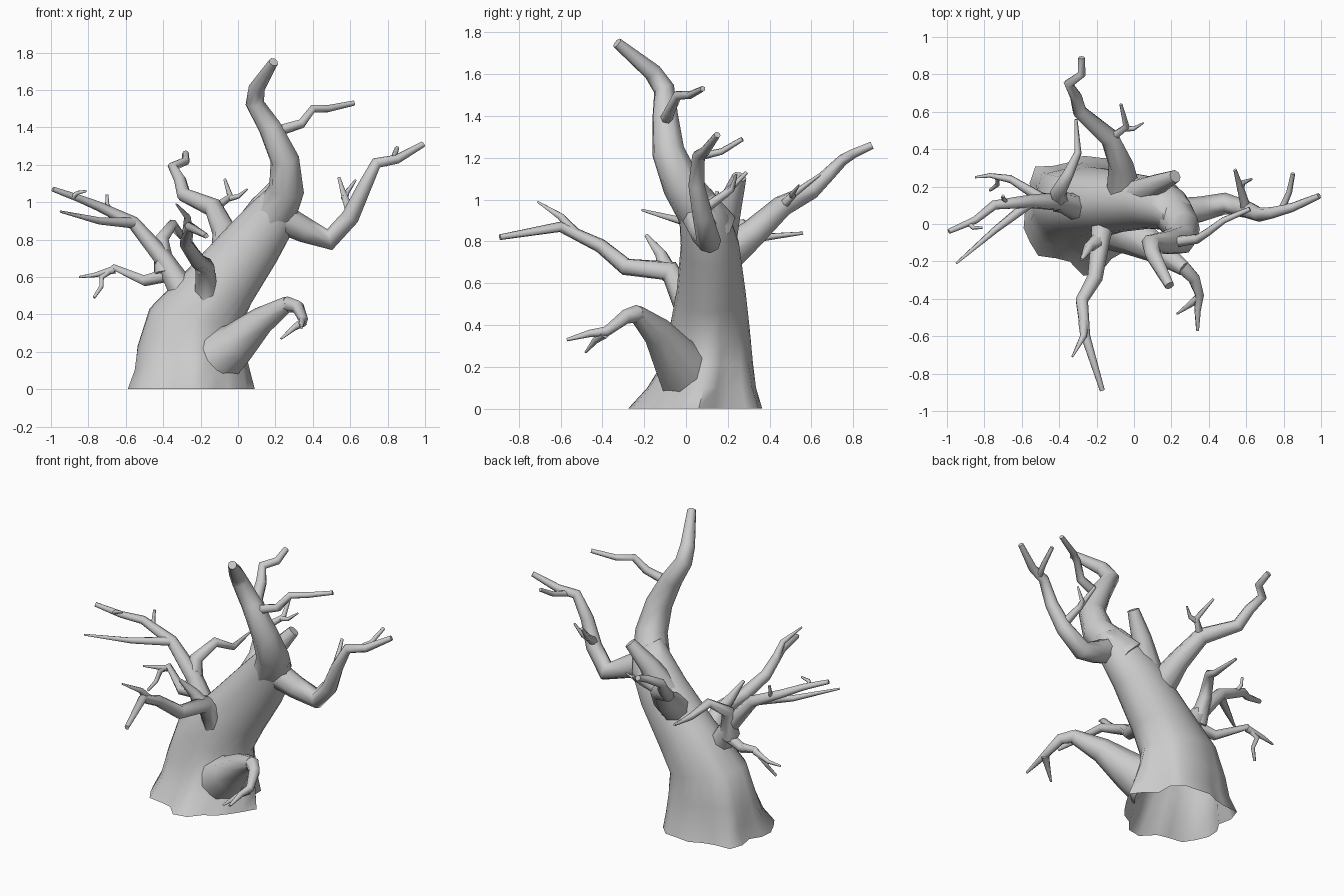
import bpy, bmesh
from math import sin, cos, pi, radians
from mathutils import Vector

old_cube = bpy.data.objects.get("Cube")
if old_cube:
    bpy.data.objects.remove(old_cube, do_unlink=True)

# Single grey bark colour
bark = bpy.data.materials.new("grey_bark")
bark.use_nodes = True
bark.diffuse_color = (0.6, 0.6, 0.6, 1)
bark.node_tree.nodes["Principled BSDF"].inputs["Base Color"].default_value = bark.diffuse_color


def skin(name, rings, cap_start):
    """Join a list of vertex rings into a smooth tube with a flat end."""
    bm = bmesh.new()
    loops = [[bm.verts.new(co) for co in ring] for ring in rings]
    for low, high in zip(loops, loops[1:]):
        count = len(low)
        for i in range(count):
            j = (i + 1) % count
            bm.faces.new((low[i], low[j], high[j], high[i]))
    bm.faces.new(loops[-1])
    if cap_start:
        bm.faces.new(loops[0][::-1])
    bm.normal_update()
    mesh = bpy.data.meshes.new(name)
    bm.to_mesh(mesh)
    bm.free()
    mesh.materials.append(bark)
    part = bpy.data.objects.new(name, mesh)
    bpy.context.collection.objects.link(part)
    bpy.ops.object.select_all(action="DESELECT")
    part.select_set(True)
    bpy.context.view_layer.objects.active = part
    bpy.ops.object.shade_smooth_by_angle(angle=radians(65))


def limb(name, start_radius, end_radius, *path, sides=6, power=1.0):
    """Sweep a tapering polygon along a crooked path without twisting it."""
    points = [Vector(p) for p in path]
    steps = [(b - a).normalized() for a, b in zip(points, points[1:])]
    lengths = [0.0]
    for a, b in zip(points, points[1:]):
        lengths.append(lengths[-1] + (b - a).length)
    side = steps[0].orthogonal().normalized()
    previous = steps[0]
    rings = []
    for i, centre in enumerate(points):
        before = steps[max(i - 1, 0)]
        after = steps[min(i, len(steps) - 1)]
        tangent = (before + after).normalized()
        side = previous.rotation_difference(tangent) @ side
        previous = tangent
        other = tangent.cross(side)
        blend = (lengths[i] / lengths[-1]) ** power
        radius = start_radius + (end_radius - start_radius) * blend
        angles = [2 * pi * k / sides for k in range(sides)]
        rings.append([centre + radius * (cos(a) * side + sin(a) * other) for a in angles])
    skin(name, rings, True)


def trunk_ring(x, y, z, width, depth, tilt, flare):
    """Leaning oval ring, fluted into roots by the flare amount."""
    lean = radians(tilt)
    ring = []
    for k in range(24):
        a = 2 * pi * k / 24
        grow = 1 + flare * (sin(5 * a + 2.2) + 0.7 * sin(8 * a + 1))
        u, v = width * grow * cos(a), depth * grow * sin(a)
        ring.append(Vector((x + u * cos(lean), y + v, z - u * sin(lean))))
    return ring


# Trunk: open underneath, spreading at the roots and leaning to the left
skin("trunk", [
    trunk_ring(-.27, .06, 0, .32, .305, 0, .09),
    trunk_ring(-.26, .085, .1, .295, .25, 0, .07),
    trunk_ring(-.26, .11, .22, .28, .21, 2, .045),
    trunk_ring(-.235, .115, .38, .245, .19, 12, .02),
    trunk_ring(-.09, .12, .56, .19, .165, 32, 0),
    trunk_ring(.08, .115, .78, .16, .14, 38, 0),
    trunk_ring(.19, .085, .93, .132, .118, 35, 0),
    trunk_ring(.24, .045, 1.03, .095, .085, 26, 0),
], False)

# Crown: the thick crooked top with a side twig and a broken stub behind
limb("crown", .13, .026, (.13, .12, .86), (.21, .055, .96), (.26, -.02, 1.07),
     (.25, -.085, 1.23), (.17, -.1, 1.4), (.09, -.105, 1.53), (.1, -.16, 1.61),
     (.19, -.33, 1.75), sides=8, power=.8)
limb("crown_twig", .032, .014, (.18, -.1, 1.37), (.34, -.08, 1.42),
     (.4, -.04, 1.5), (.48, .02, 1.5), (.62, .08, 1.53))
limb("broken_stub", .085, .035, (.03, .16, .82), (.12, .21, .98),
     (.22, .255, 1.11), sides=8)

# Left branch: dips, then climbs outwards
limb("left_branch", .08, .016, (.24, .06, .91), (.36, .08, .85), (.49, .11, .8),
     (.6, .08, .92), (.67, .05, 1.07), (.74, .06, 1.21), (.85, .09, 1.23),
     (.99, .15, 1.31), sides=8, power=.8)
limb("left_branch_tip", .02, .012, (.79, .08, 1.21), (.83, .17, 1.23), (.85, .27, 1.29))
limb("left_twig", .028, .009, (.6, .08, .95), (.57, .19, 1.03), (.54, .29, 1.13))
limb("left_twig_fork", .02, .006, (.57, .18, 1.02), (.58, .22, 1.05), (.63, .24, 1.12))

# Low front branch: broad knuckle ending in a claw
limb("low_branch", .15, .04, (-.1, .0, .18), (.0, -.06, .25), (.13, -.14, .37),
     (.27, -.24, .46), sides=8, power=.8)
limb("low_claw", .043, .008, (.26, -.23, .455), (.32, -.29, .44),
     (.35, -.38, .37), (.34, -.46, .36), (.34, -.57, .33))
limb("low_claw_thumb", .026, .006, (.35, -.39, .36), (.3, -.43, .33), (.23, -.48, .27))

# Front branch: reaches far forwards and forks
limb("front_branch", .065, .014, (-.17, -.0, .5), (-.18, -.08, .66),
     (-.21, -.29, .68), (-.28, -.41, .78), (-.26, -.6, .87), (-.17, -.89, .82),
     sides=7, power=.8)
limb("front_fork", .028, .005, (-.27, -.53, .84), (-.27, -.6, .92), (-.33, -.71, .99))
limb("front_spur", .05, .01, (-.18, -.08, .64), (-.24, -.12, .74), (-.28, -.19, .83))

# Right branch: long, with a fork and two spurs
limb("right_branch", .075, .014, (-.3, .09, .53), (-.4, .12, .7), (-.56, .12, .89),
     (-.75, .1, .98), (-.85, .02, 1.02), (-.99, -.04, 1.07), sides=7, power=.6)
limb("right_fork", .03, .006, (-.56, .11, .89), (-.74, -.03, .9), (-.95, -.21, .95))
limb("right_spur", .014, .008, (-.68, .11, .95), (-.7, .14, .99), (-.7, .15, 1.04))
limb("right_tip_spur", .016, .006, (-.88, .0, 1.03), (-.86, -.02, 1.05), (-.81, -.02, 1.06))

# Low right branch: thin and drooping
limb("low_right_branch", .04, .008, (-.34, .1, .62), (-.5, .14, .58),
     (-.66, .24, .65), (-.73, .25, .6), (-.73, .21, .55), (-.77, .18, .49))
limb("low_right_twig", .022, .006, (-.66, .24, .64), (-.77, .26, .61), (-.85, .25, .6))

# Rear right branch: hooks over and points backwards
limb("rear_right_branch", .06, .008, (-.39, .11, .62), (-.41, .16, .8),
     (-.35, .27, .88), (-.3, .38, .82), (-.31, .56, .84), power=.8)

# Back branch: long zigzag with a forked twig
limb("back_branch", .1, .018, (-.05, .14, .7), (-.07, .32, .84), (-.13, .46, .97),
     (-.29, .6, 1.04), (-.31, .68, 1.12), (-.35, .75, 1.19), (-.28, .8, 1.22),
     (-.28, .89, 1.26), sides=8, power=.6)
limb("back_twig", .026, .008, (-.12, .46, .97), (-.04, .52, 1.03), (-.07, .64, 1.12))
limb("back_twig_fork", .018, .005, (-.05, .51, 1.02), (.0, .51, 1.03), (.05, .54, 1.07))
